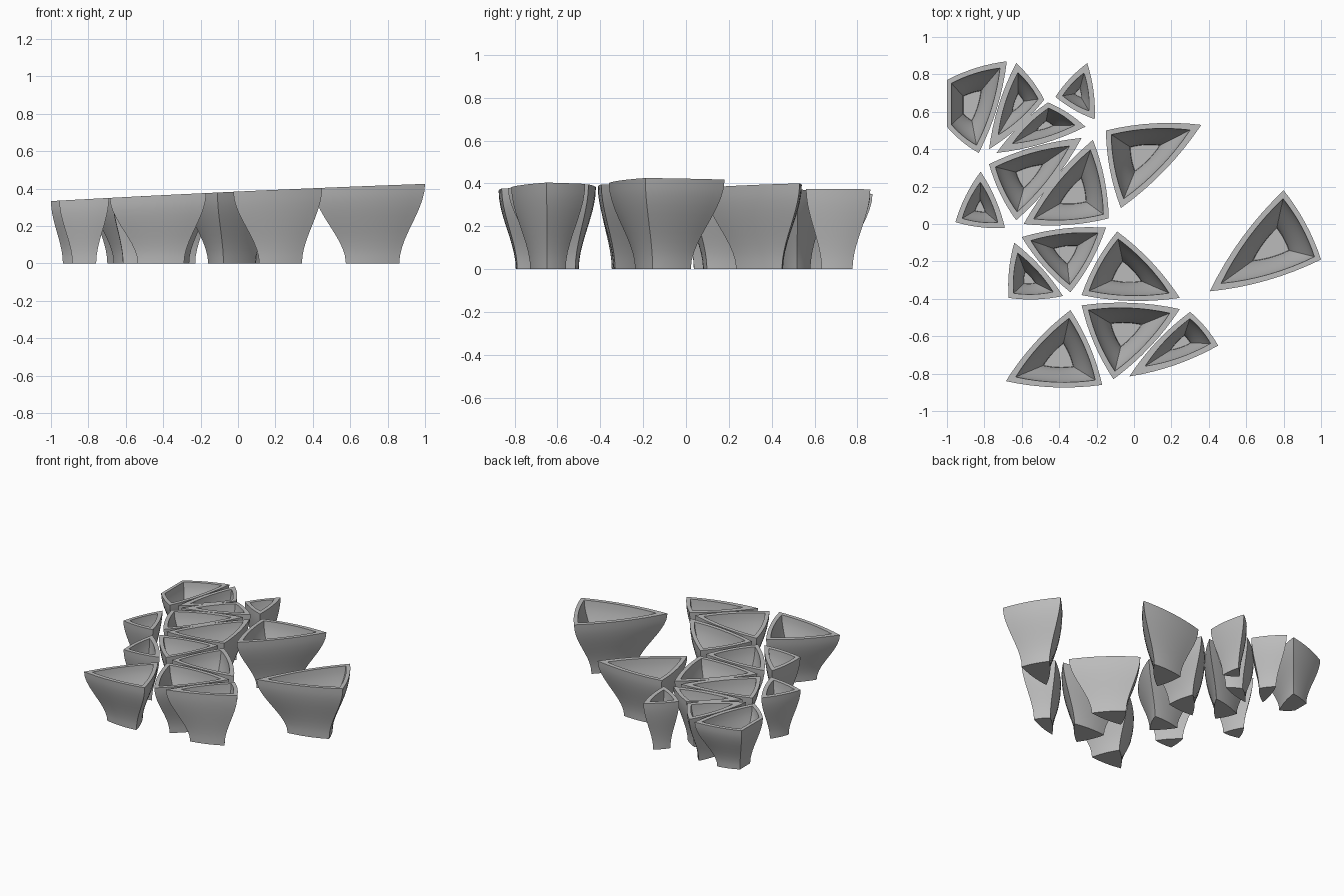
import bpy
import bmesh
import math
from mathutils import Vector

cube = bpy.data.objects.get("Cube")
if cube:
    bpy.data.objects.remove(cube)

BASE_SCALE = 0.48      # footprint relative to the rim
WALL = 0.024           # wall thickness
FLOOR = 0.03           # height of the inner floor
BULGE = 0.045          # outward bow of each side, relative to its length
SIDE_STEPS = 8
HEIGHT_STEPS = 10

# Corner points of every planter rim, seen from above
PLANTERS = {
    "planter_back_corner": [(-1, .77), (-1, .52), (-.83, .38), (-.68, .87)],
    "planter_back_slim": [(-.63, .86), (-.775, .4), (-.48, .665)],
    "planter_back_small": [(-.25, .86), (-.42, .68), (-.21, .56)],
    "planter_back_narrow": [(-.46, .65), (-.735, .38), (-.26, .52)],
    "planter_upper_pair_outer": [(-.775, .32), (-.63, .02), (-.28, .46)],
    "planter_upper_pair_inner": [(-.22, .45), (-.59, 0), (-.135, .03)],
    "planter_side_small": [(-.82, .28), (-.955, .01), (-.69, -.02)],
    "planter_back_large": [(-.15, .5), (-.07, .085), (.36, .53)],
    "planter_detached_large": [(.8, .18), (.405, -.36), (1, -.19)],
    "planter_middle_small": [(-.64, -.1), (-.67, -.395), (-.38, -.385)],
    "planter_middle_outer": [(-.6, -.07), (-.34, -.365), (-.15, -.02)],
    "planter_middle_inner": [(-.09, -.04), (-.28, -.38), (.245, -.395)],
    "planter_front_outer": [(-.34, -.46), (-.685, -.84), (-.17, -.86)],
    "planter_front_large": [(-.28, -.435), (-.11, -.83), (.245, -.455)],
    "planter_front_narrow": [(.3, -.47), (-.025, -.815), (.45, -.65)],
}

stone = bpy.data.materials.new("grey_stone")
stone.use_nodes = True
stone.diffuse_color = (0.5, 0.5, 0.5, 1)
stone.node_tree.nodes["Principled BSDF"].inputs["Base Color"].default_value = (0.5, 0.5, 0.5, 1)


def rim_height(x):
    """The rims rise gently from one end of the group to the other."""
    return 0.384 + 0.046 * x - 0.005 * x * x


def inset(corners, distance):
    """Move the sides of a counter-clockwise polygon inward."""
    result = []
    for i, corner in enumerate(corners):
        before = (corner - corners[i - 1]).normalized()
        after = (corners[(i + 1) % len(corners)] - corner).normalized()
        n1 = Vector((-before.y, before.x))
        n2 = Vector((-after.y, after.x))
        result.append(corner + (n1 + n2) * distance / (1 + n1.dot(n2)))
    return result


def bowed_outline(corners):
    """Points along the polygon, each side bowed outward; clipped sides stay straight."""
    points = []
    for i, a in enumerate(corners):
        b = corners[(i + 1) % len(corners)]
        side = b - a
        outward = Vector((side.y, -side.x))
        bow = 0 if abs(side.x) < 1e-4 else BULGE
        for k in range(SIDE_STEPS):
            t = k / SIDE_STEPS
            points.append(a + side * t + outward * bow * 4 * t * (1 - t))
    return points


def section(corners, t, thickness):
    """Outline at relative height t, flaring in an S curve."""
    centre = sum(corners, Vector((0, 0))) / len(corners)
    scale = BASE_SCALE + (1 - BASE_SCALE) * t * t * (3 - 2 * t)
    return bowed_outline(inset([centre + (c - centre) * scale for c in corners], thickness))


def make_planter(name, corner_list):
    corners = [Vector(c) for c in corner_list]
    bm = bmesh.new()

    # Outer wall rises to the rim, inner wall returns down to the floor
    levels = [(k / HEIGHT_STEPS, 0, 0) for k in range(HEIGHT_STEPS + 1)]
    levels += [(k / HEIGHT_STEPS, WALL, FLOOR) for k in range(HEIGHT_STEPS, -1, -1)]
    rings = []
    for t, thickness, bottom in levels:
        rim = section(corners, 1, thickness)
        ring = []
        for p, top in zip(section(corners, t, thickness), rim):
            z = bottom + (rim_height(top.x) - bottom) * t
            ring.append(bm.verts.new((p.x, p.y, z)))
        rings.append(ring)

    for low, high in zip(rings, rings[1:]):
        for i in range(len(low)):
            j = (i + 1) % len(low)
            bm.faces.new((low[i], low[j], high[j], high[i]))
    bm.faces.new(rings[0][::-1])
    bm.faces.new(rings[-1])
    bmesh.ops.recalc_face_normals(bm, faces=bm.faces)

    mesh = bpy.data.meshes.new(name)
    bm.to_mesh(mesh)
    bm.free()
    mesh.materials.append(stone)
    obj = bpy.data.objects.new(name, mesh)
    bpy.context.collection.objects.link(obj)
    return obj


bpy.ops.object.select_all(action="DESELECT")
for planter_name, planter_corners in PLANTERS.items():
    planter = make_planter(planter_name, planter_corners)
    planter.select_set(True)
    bpy.context.view_layer.objects.active = planter
bpy.ops.object.shade_smooth_by_angle(angle=math.radians(30))
